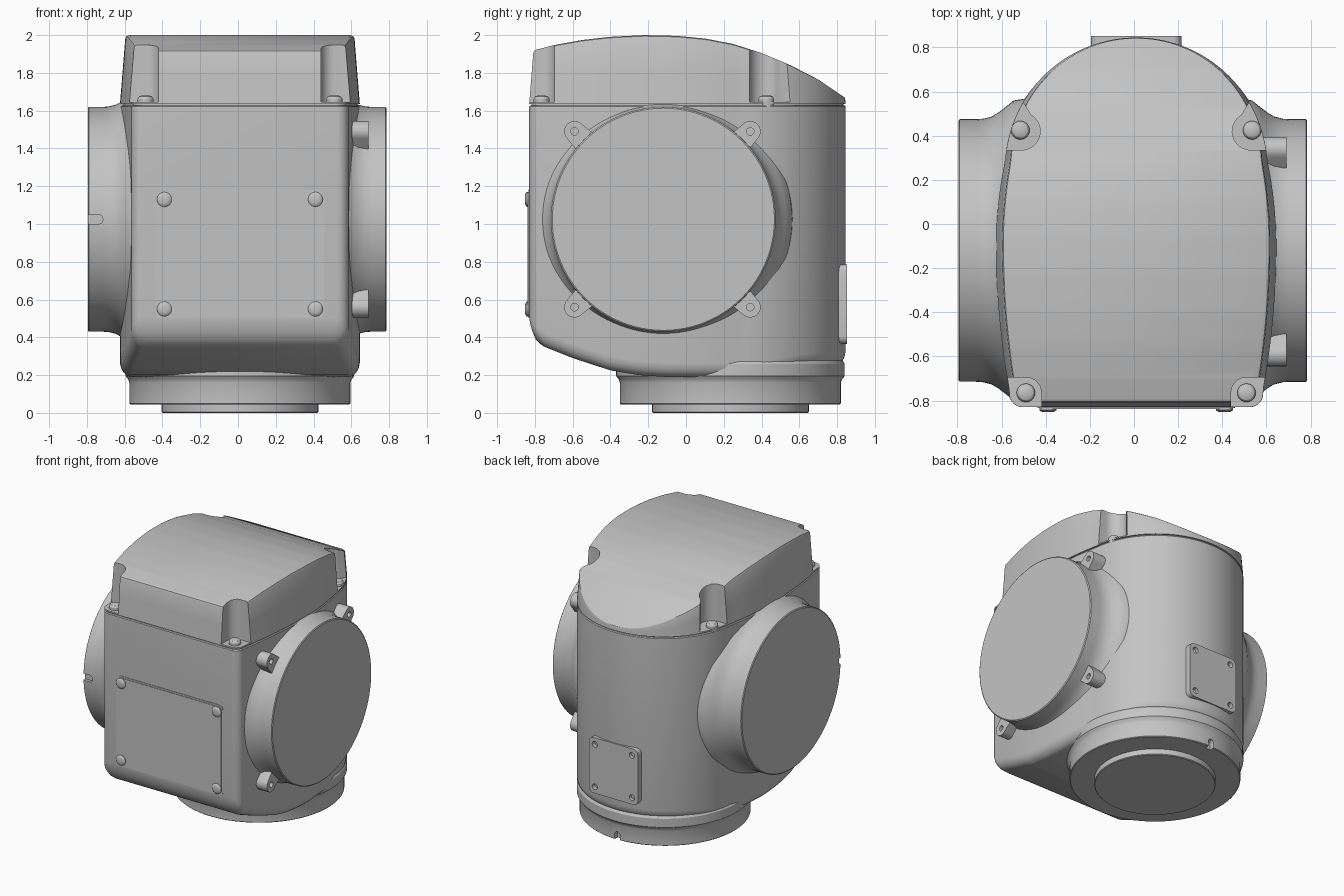
import bpy, bmesh
from math import sin, cos, pi, radians, atan2
from mathutils import Matrix, Vector

default = bpy.data.objects.get("Cube")
if default:
    bpy.data.objects.remove(default, do_unlink=True)

CX = 0.01            # body centre line
FLANGE_Y, FLANGE_Z = -0.12, 1.025

grey = bpy.data.materials.new("cast_grey")
grey.use_nodes = True
colour = (0.55, 0.55, 0.55, 1)
grey.diffuse_color = colour
grey.node_tree.nodes["Principled BSDF"].inputs["Base Color"].default_value = colour


def finish(name, bm, matrix=None, angle=30):
    if matrix:
        bm.transform(matrix)
    bmesh.ops.recalc_face_normals(bm, faces=bm.faces)
    mesh = bpy.data.meshes.new(name)
    bm.to_mesh(mesh)
    bm.free()
    mesh.materials.append(grey)
    obj = bpy.data.objects.new(name, mesh)
    bpy.context.collection.objects.link(obj)
    smooth(obj, angle)
    return obj


def smooth(obj, angle=30):
    bpy.ops.object.select_all(action="DESELECT")
    obj.select_set(True)
    bpy.context.view_layer.objects.active = obj
    bpy.ops.object.shade_smooth_by_angle(angle=radians(angle))


def cut(obj, cutters):
    for cutter in cutters:
        cutter.hide_render = True
        mod = obj.modifiers.new("cut", "BOOLEAN")
        mod.operation, mod.solver, mod.object = "DIFFERENCE", "EXACT", cutter
        bpy.context.view_layer.objects.active = obj
        bpy.ops.object.modifier_apply(modifier=mod.name)
        bpy.data.objects.remove(cutter, do_unlink=True)
    smooth(obj)


def loft(bm, loops):
    """Skin a list of equally long closed loops of points."""
    rings = [[bm.verts.new(p) for p in loop] for loop in loops]
    n = len(rings[0])
    for a, b in zip(rings, rings[1:]):
        for i in range(n):
            j = (i + 1) % n
            bm.faces.new((a[i], a[j], b[j], b[i]))
    return rings


def lathe(name, profile, matrix, sides=96):
    """Solid of revolution from (height, radius) pairs."""
    bm = bmesh.new()
    rings = loft(bm, [[(r * cos(2 * pi * i / sides), r * sin(2 * pi * i / sides), h)
                       for i in range(sides)] for h, r in profile])
    bm.faces.new(rings[0])
    bm.faces.new(rings[-1])
    return finish(name, bm, matrix)


def prism(name, points, low, high, matrix=None):
    bm = bmesh.new()
    rings = loft(bm, [[(x, y, h) for x, y in points] for h in (low, high)])
    bm.faces.new(rings[0])
    bm.faces.new(rings[1])
    return finish(name, bm, matrix)


def arc(x, y, r, start, end, steps=8):
    angles = [radians(start + (end - start) * i / steps) for i in range(steps + 1)]
    return [(x + r * cos(a), y + r * sin(a)) for a in angles]


def rounded_rect(w, h, r):
    return [p for sx, sy, a in ((1, 1, 0), (-1, 1, 90), (-1, -1, 180), (1, -1, 270))
            for p in arc(sx * (w - r), sy * (h - r), r, a, a + 90, 6)]


def axis(direction, at):
    """Frame whose z axis points along the given direction."""
    turn = {"+x": Matrix.Rotation(pi / 2, 4, "Y"), "-x": Matrix.Rotation(-pi / 2, 4, "Y"),
            "-y": Matrix.Rotation(pi / 2, 4, "X"), "+y": Matrix.Rotation(-pi / 2, 4, "X"),
            "+z": Matrix()}
    return Matrix.Translation(Vector(at)) @ turn[direction]


def curve(points):
    def height(y):
        if y <= points[0][0]:
            return points[0][1]
        for (a, za), (b, zb) in zip(points, points[1:]):
            if y <= b:
                return za + (zb - za) * (y - a) / (b - a)
        return points[-1][1]
    return height


# Half plan: rounded front corner, bulging side, round back
half = arc(0.515, -0.77, 0.06, -90, 0, 8)
for i in range(1, 28):
    y = -0.77 + 1.07 * i / 28
    half.append((0.635 - (0.14 if y < -0.1 else 0.27) * (y + 0.1) ** 2, y))
half += arc(0, 0.25, 0.595, 5, 89, 36)


def shell(name, layers):
    """Layers give (inset, height) as functions of y; ends closed with cross strips."""
    bm = bmesh.new()
    n = len(half)
    loops = []
    for layer in layers:
        right = []
        for x, y in half:
            inset, _ = layer(y)
            px, py = x * (1 - inset / 0.63), y * (1 - inset / 0.84)
            right.append((px, py, layer(py)[1]))
        loops.append([(CX + x, y, z) for x, y, z in right]
                     + [(CX - x, y, z) for x, y, z in reversed(right)])
    rings = loft(bm, loops)
    for ring in (rings[0], rings[-1]):
        for i in range(n - 1):
            bm.faces.new((ring[i], ring[i + 1], ring[-2 - i], ring[-1 - i]))
    return finish(name, bm)


# Main housing
under = curve([(-0.83, 0.43), (-0.8, 0.385), (-0.75, 0.35), (-0.6, 0.29), (-0.4, 0.225),
               (-0.25, 0.2), (-0.1, 0.19), (0.3, 0.19), (0.45, 0.205), (0.6, 0.235), (0.84, 0.25)])
edge = [(0.06, 0), (0.035, 0.008), (0.018, 0.025), (0.006, 0.045), (0, 0.075)]
layers = [lambda y, d=d, h=h: (d, under(y) + h) for d, h in edge]
layers += [lambda y: (0, 1.622), lambda y: (0.005, 1.628), lambda y: (0.012, 1.628)]
layers += [lambda y: (0.012, 1.64)]
shell("main_housing", layers)

# Top cover with domed roof and four screw pockets
roof = curve([(y, z) for y, z in (
    (-0.81, 1.918), (-0.7, 1.947), (-0.55, 1.974), (-0.4, 1.991), (-0.22, 2.0), (-0.05, 1.996),
    (0.1, 1.982), (0.25, 1.953), (0.4, 1.905), (0.55, 1.842), (0.7, 1.765), (0.84, 1.67))])
base_z = 1.635


def cover_layer(part, extra):
    def layer(y):
        rise = roof(y) - base_z
        return 0.08 * rise * part + extra * rise, base_z + rise * part
    return layer


cover = shell("top_cover", [cover_layer(p, e) for p, e in
                            ((0, 0), (0.5, 0), (0.95, 0), (0.985, 0.012), (1, 0.045))])
front_pocket = arc(0.5, -0.765, 0.07, 90, 180) + [(0.43, -0.95), (0.8, -0.95), (0.8, -0.695)]
rear_pocket = arc(0.52, 0.42, 0.085, 120, 270, 12) + [(0.8, 0.335), (0.8, 0.7), (0.56, 0.63)]
pockets = []
for side in (1, -1):
    for shape in (front_pocket, rear_pocket):
        pockets.append(prism("pocket_cutter", [(CX + side * x, y) for x, y in shape], 1.645, 2.2))
cut(cover, pockets)

# Screw heads
head = [(-0.03, 0.042), (0.018, 0.042), (0.03, 0.034), (0.036, 0.02)]
for side in (1, -1):
    for x, y in ((0.5, -0.765), (0.525, 0.425)):
        lathe("cover_screw", head, axis("+z", (CX + side * x, y, 1.645)), 24)
    for z in (0.55, 1.13):
        flat = [(h * 0.55, r * 0.93) for h, r in head]
        lathe("panel_screw", flat, axis("-y", (CX + side * 0.4, -0.833, z)), 24)

# Front access panel with a raised frame line
panel = axis("-y", (CX, -0.83, 0.842))
prism("panel_frame", rounded_rect(0.447, 0.34, 0.03), -0.02, 0.004, panel)
prism("front_panel", rounded_rect(0.435, 0.328, 0.022), -0.02, 0.008, panel)

# Side flanges, flared where they meet the housing
flange = [(0.4, 0.7), (0.53, 0.68), (0.57, 0.648), (0.60, 0.625), (0.63, 0.607),
          (0.67, 0.597), (0.70, 0.595), (0.775, 0.595), (0.78, 0.588)]
left_flange = lathe("left_flange", [(h + 0.005, r) for h, r in flange],
                    axis("+x", (0, FLANGE_Y, FLANGE_Z)))
right_flange = lathe("right_flange", [(h + 0.015, r) for h, r in flange],
                     axis("-x", (0, FLANGE_Y, FLANGE_Z)))
slot = arc(0.74, 1.025, 0.025, 90, -90) + [(0.715, 1.0), (0.715, 1.05)]
slot = arc(-0.74, 1.025, 0.025, -90, 90) + [(-0.9, 1.05), (-0.9, 1.0)]
cut(right_flange, [prism("slot_cutter", slot, 0.69, 0.8, axis("-y", (0, 0, 0)))])

# Screw ears around one flange
for y in (-0.59, 0.34):
    for z in (0.56, 1.49):
        away = atan2(z - FLANGE_Z, y - FLANGE_Y)
        outline = arc(0, 0, 0.055, -90, 90, 12) + [(-0.1, 0.065), (-0.1, -0.065)]
        frame = Matrix(((0, 0, 1, 0), (1, 0, 0, y), (0, 1, 0, z), (0, 0, 0, 1)))
        ear = prism("flange_ear", outline, 0.5, 0.692, frame @ Matrix.Rotation(away, 4, "Z"))
        hole = lathe("hole_cutter", [(0.64, 0.02), (0.8, 0.02)], axis("+x", (0, y, z)), 20)
        cut(ear, [hole])

# Rear cover plate with corner holes
plate = prism("rear_plate", rounded_rect(0.205, 0.21, 0.04), -0.1, 0.003, axis("+y", (CX, 0.85, 0.575)))
cut(plate, [lathe("hole_cutter", [(-0.03, 0.022), (0.05, 0.022)],
                  axis("+y", (CX + sx * 0.155, 0.85, 0.575 + sz * 0.16)), 20)
            for sx in (1, -1) for sz in (1, -1)])

# Round foot with its locating slot
foot = lathe("foot_ring", [(0.045, 0.3), (0.045, 0.58), (0.05, 0.585), (0.16, 0.585),
                           (0.178, 0.592), (0.195, 0.605), (0.26, 0.605), (0.3, 0.58)],
             axis("+z", (CX, 0.235, 0)))
notch = arc(0, 0.085, 0.022, 0, 180) + [(-0.022, 0), (0.022, 0)]
cut(foot, [prism("notch_cutter", notch, -0.9, -0.785, axis("-y", (0, 0, 0)))])
lathe("foot_disc", [(0, 0.41), (0.005, 0.415), (0.06, 0.415)], axis("+z", (CX, 0.235, 0)))
